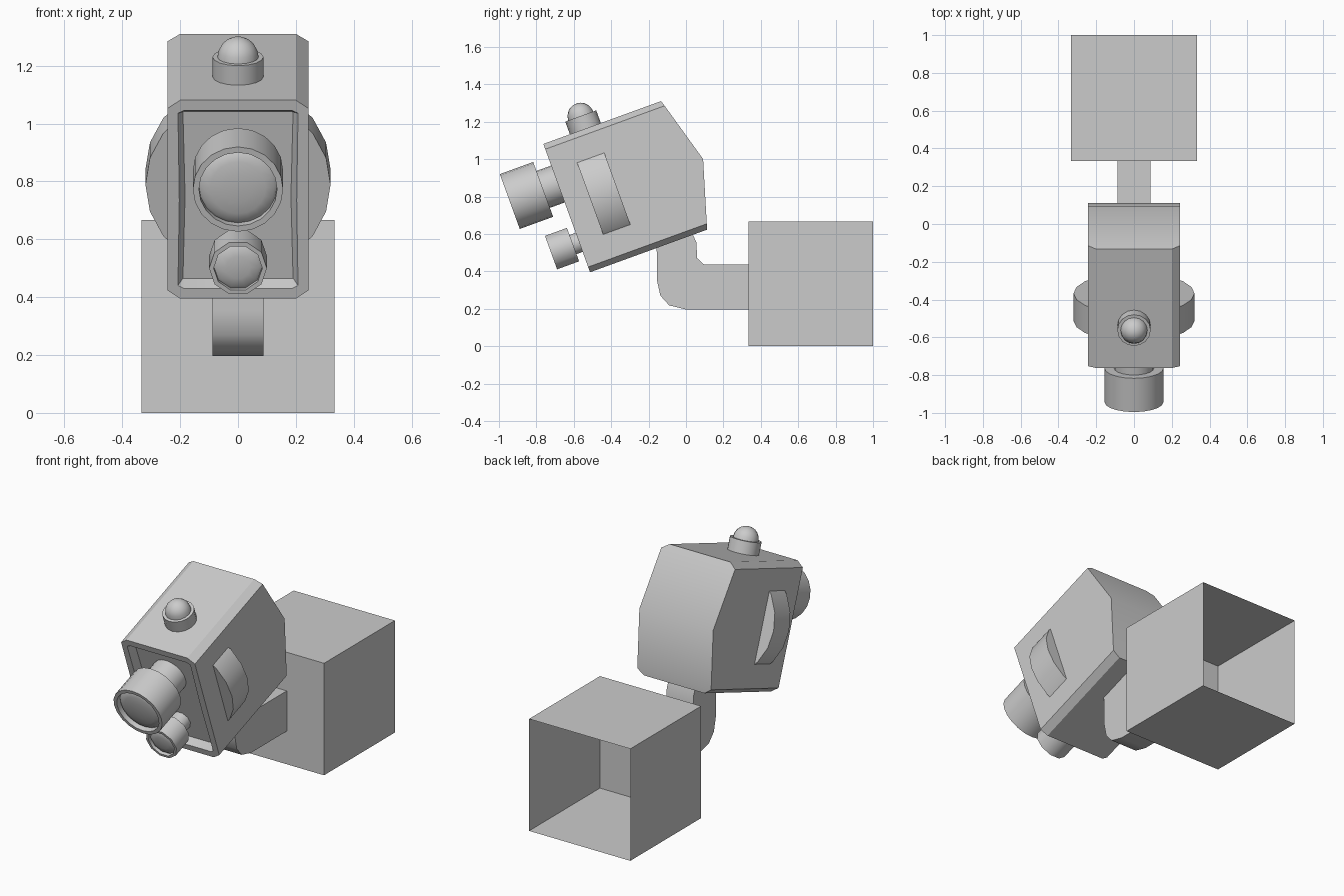
import bpy, bmesh, math
from mathutils import Matrix

if "Cube" in bpy.data.objects:
    bpy.data.objects.remove(bpy.data.objects["Cube"])

# Head parts use local axes (x, depth along the barrel, up the face), tilted 20 degrees
HEAD = Matrix.Translation((0, -0.513, 0.395)) @ Matrix.Rotation(math.radians(20), 4, 'X')


def finish(name, bm, matrix=Matrix(), smooth=38):
    bmesh.ops.remove_doubles(bm, verts=bm.verts, dist=1e-5)
    bmesh.ops.recalc_face_normals(bm, faces=bm.faces)
    bm.transform(matrix)
    mesh = bpy.data.meshes.new(name)
    bm.to_mesh(mesh)
    bm.free()
    obj = bpy.data.objects.new(name, mesh)
    bpy.context.collection.objects.link(obj)
    bpy.ops.object.select_all(action='DESELECT')
    obj.select_set(True)
    bpy.context.view_layer.objects.active = obj
    if smooth:
        bpy.ops.object.shade_smooth_by_angle(angle=math.radians(smooth))
    return obj


def bridge(bm, rings):
    """Join equal-length closed rings with quads."""
    n = len(rings[0])
    for a, b in zip(rings, rings[1:]):
        for i in range(n):
            j = (i + 1) % n
            bm.faces.new((a[i], a[j], b[j], b[i]))


def lathe(name, profile, sides, axis, centre):
    """Turn (radius, height) points around the local depth ('Y') or up ('Z') axis."""
    bm = bmesh.new()
    rings = []
    for r, h in profile:
        ring = []
        for i in range(sides):
            a = 2 * math.pi * i / sides
            c, s = r * math.cos(a), r * math.sin(a)
            co = (c, h, centre + s) if axis == 'Y' else (c, centre + s, h)
            ring.append(bm.verts.new(co))
        rings.append(ring)
    bridge(bm, rings)
    return finish(name, bm, HEAD)


def dome(radius, base, height, steps):
    """Quarter-ellipse profile from the rim to the apex."""
    return [(radius * math.cos(k * math.pi / 2 / steps),
             base + height * math.sin(k * math.pi / 2 / steps)) for k in range(steps + 1)]


# Head housing: chamfered section, faceted back, recessed face
rows = [(0, 0.2, 0.664), (0.03, 0.243, 0.675), (0.362, 0.243, 0.775),
        (0.70, 0.243, 0.679), (0.73, 0.2, 0.67)]
bm = bmesh.new()
outline = [(w, t, s) for t, w, s in rows] + [(-w, t, s) for t, w, s in reversed(rows)]
front = [bm.verts.new((x, 0, t)) for x, t, s in outline]
back = [bm.verts.new((x, s, t)) for x, t, s in outline]
bridge(bm, [front, back])
n = len(outline)
for i in range(len(rows) - 1):
    bm.faces.new((back[i], back[i + 1], back[n - 2 - i], back[n - 1 - i]))
face = bm.faces.new(front)
bmesh.ops.recalc_face_normals(bm, faces=bm.faces)
bmesh.ops.inset_region(bm, faces=[face], thickness=0.04)
bmesh.ops.inset_region(bm, faces=[face], thickness=0.02)
for v in face.verts:
    v.co.y = 0.045
finish("head_housing", bm, HEAD, 34)

# Lenses: neck, barrel, rim and domed glass
lathe("main_lens", [(0.105, 0.05), (0.105, -0.084), (0.156, -0.084), (0.156, -0.274),
                    (0.135, -0.274)] + dome(0.135, -0.242, -0.025, 4), 20, 'Y', 0.502)
lathe("small_lens", [(0.057, 0.05), (0.057, -0.035), (0.1, -0.035), (0.1, -0.16),
                     (0.084, -0.16)] + dome(0.084, -0.14, -0.016, 3), 10, 'Y', 0.17)

# Beacon on the roof
lathe("roof_beacon", [(0.088, 0.72), (0.088, 0.802), (0.071, 0.802), (0.071, 0.795)]
      + dome(0.071, 0.802, 0.071, 5), 16, 'Z', 0.239)

# Disc that pokes out of both sides
lathe("side_disc", [(0, 0.135), (0.32, 0.135), (0.32, 0.29), (0, 0.29)], 20, 'Y', 0.37)

# Bent arm
path = [(-0.17, 0.57), (-0.155, 0.5), (-0.155, 0.35), (-0.137, 0.27), (-0.09, 0.218),
        (-0.005, 0.197), (0.333, 0.197), (0.333, 0.437), (0.096, 0.437), (0.06, 0.47),
        (0.055, 0.555), (0.02, 0.635)]
bm = bmesh.new()
sides = [[bm.verts.new((x, y, z)) for y, z in path] for x in (-0.088, 0.088)]
bridge(bm, sides)
for side in sides:
    bm.faces.new(side)
finish("arm", bm)

# Mounting box, open at the back
bm = bmesh.new()
bmesh.ops.create_cube(bm, size=2 / 3, matrix=Matrix.Translation((0, 2 / 3, 1 / 3)))
rear = [f for f in bm.faces if f.calc_center_median().y > 0.99]
bmesh.ops.delete(bm, geom=rear, context='FACES_ONLY')
finish("mounting_box", bm, smooth=0)
